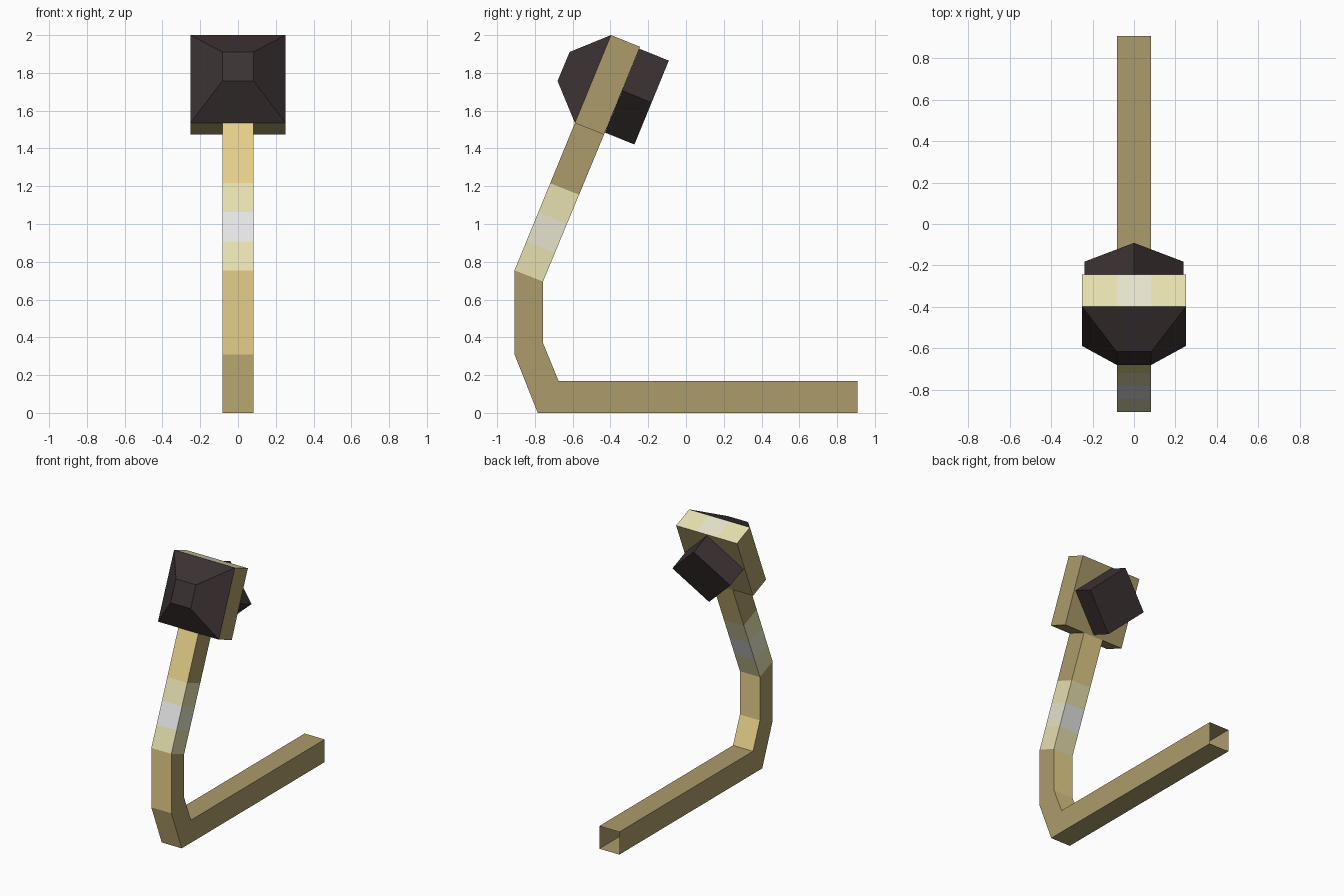
import bpy, bmesh
from mathutils import Vector

if "Cube" in bpy.data.objects:
    bpy.data.objects.remove(bpy.data.objects["Cube"])


def mat(name, r, g, b):
    m = bpy.data.materials.new(name)
    lin = [((c / 255 + 0.055) / 1.055) ** 2.4 for c in (r, g, b)]
    m.diffuse_color = (*lin, 1)
    m.use_nodes = True
    m.node_tree.nodes["Principled BSDF"].inputs["Base Color"].default_value = m.diffuse_color
    return m


MATS = [mat("brown", 172, 155, 106), mat("tan", 230, 207, 138),
        mat("cream", 230, 224, 175), mat("light grey", 229, 229, 230),
        mat("pale cream", 230, 227, 204), mat("charcoal", 60, 50, 51)]
BROWN, TAN, CREAM, GREY, PALE, DARK = range(6)


def loft(name, rings, rule, cap_start=False, cap_end=False):
    """Skin four-sided rings; rule(segment, side) gives the colour."""
    bm = bmesh.new()
    vs = [[bm.verts.new(p) for p in ring] for ring in rings]
    for i in range(len(vs) - 1):
        for j in range(4):
            k = (j + 1) % 4
            f = bm.faces.new((vs[i][j], vs[i][k], vs[i + 1][k], vs[i + 1][j]))
            f.material_index = rule(i, j)
    for use, ring in ((cap_start, vs[0]), (cap_end, vs[-1])):
        if use:
            bm.faces.new(ring).material_index = rule(0, 0)
    bmesh.ops.recalc_face_normals(bm, faces=bm.faces)
    me = bpy.data.meshes.new(name)
    bm.to_mesh(me)
    bm.free()
    for m in MATS:
        me.materials.append(m)
    ob = bpy.data.objects.new(name, me)
    bpy.context.collection.objects.link(ob)
    return ob


W = 0.083   # half width of the handle
H = 0.252   # half width of the head

# Bent square tube, open at the back: outer (y, z) and inner (y, z)
path = [((0.908, 0), (0.908, 0.17)), ((-0.785, 0), (-0.675, 0.17)),
        ((-0.908, 0.31), (-0.757, 0.37)), ((-0.908, 0.755), (-0.757, 0.695))]
top = ((-0.588, 1.535), (-0.434, 1.473))
for t in (0.197, 0.394, 0.591, 1.0):
    path.append(tuple(tuple(a + (b - a) * t for a, b in zip(p, q))
                      for p, q in zip(path[3], top)))


def handle_colour(i, j):
    side = j in (1, 3)
    if i in (3, 5):
        return CREAM
    if i == 4:
        return PALE if side else GREY
    return BROWN if side or i == 0 else TAN


loft("bent_handle",
     [[(-W, *o), (W, *o), (W, *n), (-W, *n)] for o, n in path], handle_colour)

# Head plate, lying in line with the upper handle, light strip on top
fb, ft, bt, bb = (-0.588, 1.535), (-0.397, 2.0), (-0.243, 1.938), (-0.434, 1.473)
loft("head_plate", [[(x, *p) for p in (fb, ft, bt, bb)] for x in (-H, -W, W, H)],
     lambda i, j: BROWN if j != 1 else (PALE if i == 1 else CREAM), True, True)

# Tapered block on the front of the plate
tb, tt = (-0.68, 1.757), (-0.616, 1.911)
loft("front_taper",
     [[(-w, *lo), (w, *lo), (w, *hi), (-w, *hi)]
      for w, lo, hi in ((H, fb, ft), (W, tb, tt))],
     lambda i, j: DARK, cap_end=True)

# Square block turned 45 degrees on the back of the plate
centre = Vector((0, -0.338, 1.706))
up = Vector((0, 0.091, 0.222))
right = Vector((0.24, 0, 0))
depth = Vector((0, 0.156, -0.063))
loft("back_block",
     [[c + up, c + right, c - up, c - right] for c in (centre, centre + depth)],
     lambda i, j: DARK, cap_end=True)
